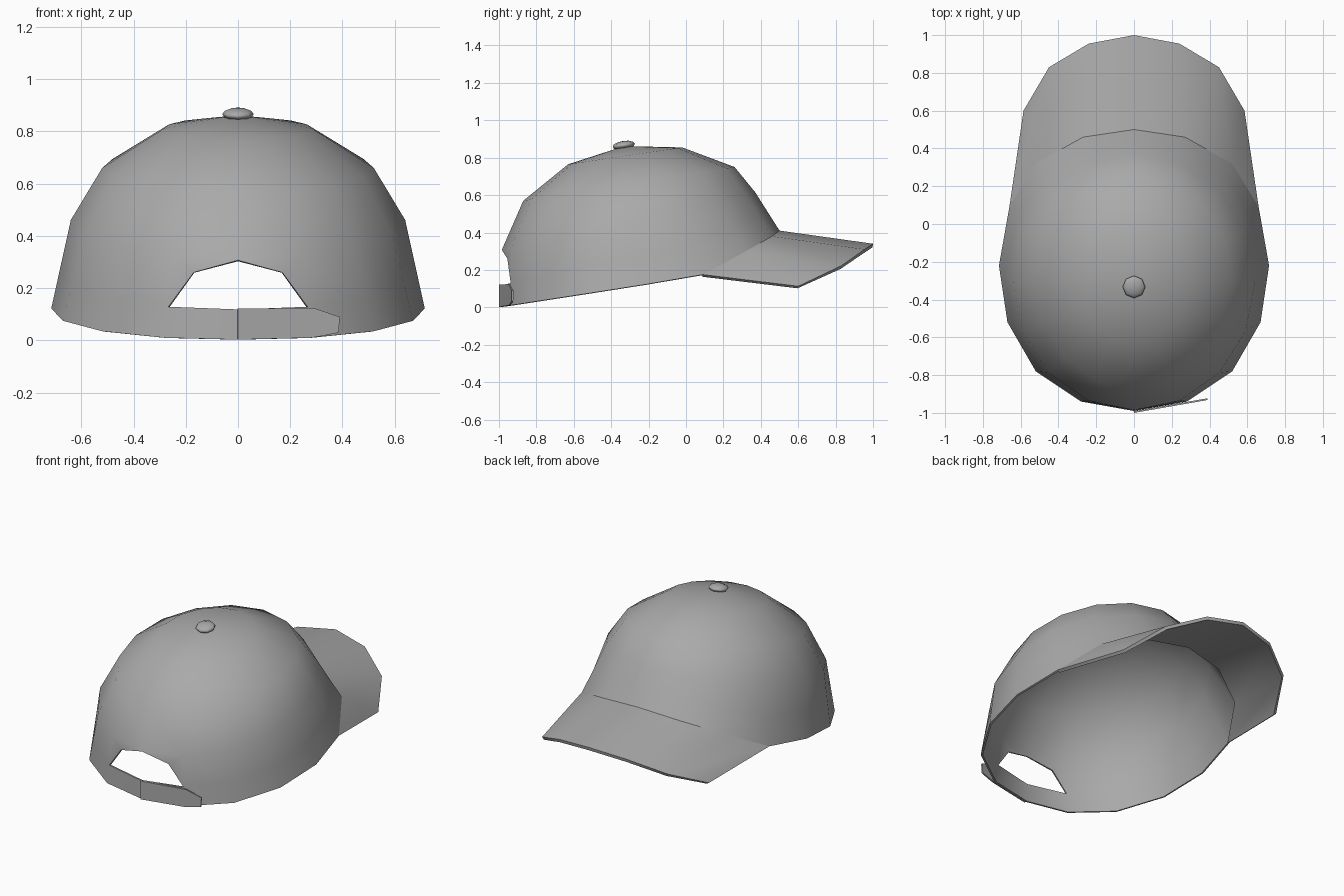
import bpy
from math import sin, cos, pi
from mathutils import Vector

cube = bpy.data.objects.get("Cube")
if cube:
    bpy.data.objects.remove(cube, do_unlink=True)

GREY = (0.4, 0.4, 0.4, 1)
fabric = bpy.data.materials.new("grey_fabric")
fabric.use_nodes = True
fabric.diffuse_color = GREY
bsdf = next(n for n in fabric.node_tree.nodes if n.type == 'BSDF_PRINCIPLED')
bsdf.inputs["Base Color"].default_value = GREY
bsdf.inputs["Roughness"].default_value = 0.8

SIDES = 16


def finish(obj, angle):
    bpy.ops.object.select_all(action='DESELECT')
    obj.select_set(True)
    bpy.context.view_layer.objects.active = obj
    if obj.modifiers:
        bpy.ops.object.modifier_apply(modifier="thickness")
    bpy.ops.object.shade_smooth_by_angle(angle=angle)


def shell(name, points, faces, thickness):
    """Mesh sheet thickened inwards, welded by its shared points."""
    mesh = bpy.data.meshes.new(name)
    mesh.from_pydata([tuple(p) for p in points], [], faces)
    mesh.materials.append(fabric)
    obj = bpy.data.objects.new(name, mesh)
    bpy.context.collection.objects.link(obj)
    mod = obj.modifiers.new("thickness", 'SOLIDIFY')
    mod.thickness = thickness
    mod.offset = -1
    finish(obj, 0.9)
    return obj


def mirrored(half):
    """Full ring from a half ring running front to back on the +x side."""
    left = [Vector((-x, y, z)) for x, y, z in half[-2:0:-1]]
    return [Vector(p) for p in half] + left


def tilted_ring(width, front, back):
    """Ellipse through a front and a back point given as (y, z)."""
    f, b = Vector(front), Vector(back)
    mid, arm = (f + b) / 2, (f - b) / 2
    ring = []
    for k in range(SIDES):
        a = 2 * pi * k / SIDES
        y, z = mid + arm * cos(a)
        ring.append(Vector((width * sin(a), y, z)))
    return ring


# Crown: rim raised over the bill, then tilted rings up to the apex
rim = mirrored([(0, .5, .41), (.27, .46, .38), (.52, .32, .3),
                (.66, .09, .175), (.715, -.22, .122), (.67, -.52, .075),
                (.52, -.78, .035), (.28, -.94, .01), (0, -.99, .003)])
brow = tilted_ring(.64, (.37, .615), (-.985, .307))
band = [r.lerp(b, .44 + .06 * cos(2 * pi * k / SIDES))
        for k, (r, b) in enumerate(zip(rim, brow))]
rings = [rim, band, brow,
         tilted_ring(.52, (.26, .75), (-.87, .57)),
         tilted_ring(.285, (-.02, .855), (-.63, .765))]
points = [p for ring in rings for p in ring]
apex = len(points)
points += [Vector((0, -.33, .862)),
           Vector((.17, -.955, .26)), Vector((-.17, -.955, .26))]


def at(ring, k):
    return ring * SIDES + k % SIDES


BACK = SIDES // 2
faces = []
for r in range(len(rings) - 1):
    for k in range(SIDES):
        if r == 1 and k in (BACK - 1, BACK):
            continue  # adjustment opening
        faces.append((at(r, k), at(r + 1, k), at(r + 1, k + 1), at(r, k + 1)))
top = len(rings) - 1
faces += [(at(top, k), apex, at(top, k + 1)) for k in range(SIDES)]
# Corners of the arched opening
faces.append((at(2, BACK), apex + 1, at(1, BACK - 1), at(2, BACK - 1)))
faces.append((at(2, BACK), at(2, BACK + 1), at(1, BACK + 1), apex + 2))
shell("crown", points, faces, .012)

# Bill: strip from the front of the rim to a curved outer edge
inner = [rim[k] for k in range(-3, 4)]
edge = [(0, 1, .34), (.24, .955, .31), (.45, .83, .222), (.585, .6, .113)]
outer = [(-x, y, z) for x, y, z in edge[:0:-1]] + edge
n = len(inner)
shell("bill", inner + outer,
      [(k, k + 1, n + k + 1, n + k) for k in range(n - 1)], .02)

# Strap end overlapping the back band
outline = [(0, .003), (.28, .01), (.33, .018), (.385, .03),
           (.39, .09), (.29, .124), (0, .122)]
shell("strap_tab", [(x, -1 + .175 * x, z) for x, z in outline],
      [tuple(range(len(outline)))], .009)

# Button on the apex
bpy.ops.mesh.primitive_uv_sphere_add(segments=8, ring_count=6, radius=.06,
                                     location=(0, -.333, .866),
                                     rotation=(.15, 0, 0))
button = bpy.context.object
button.name = "top_button"
button.scale = (1, 1, .4)
button.data.materials.append(fabric)
finish(button, 1.2)
